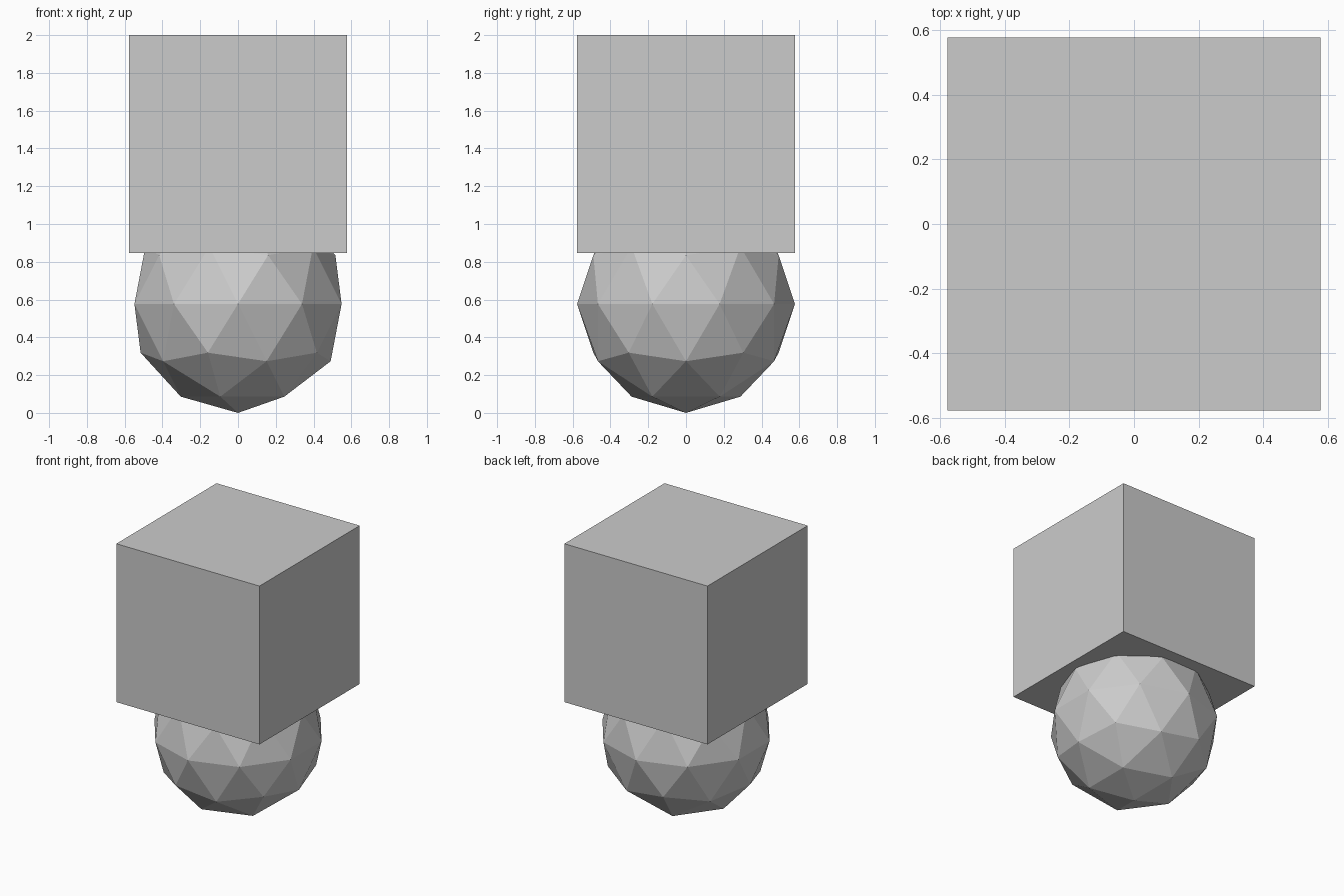
import bpy

if "Cube" in bpy.data.objects:
    bpy.data.objects.remove(bpy.data.objects["Cube"])

HALF = 0.5765  # half the block side, also the ball radius

# Faceted ball at the bottom, its top sunk into the block
bpy.ops.mesh.primitive_ico_sphere_add(subdivisions=2, radius=HALF, location=(0, 0, HALF))
bpy.context.object.name = "faceted_ball"

# Cube block on top
bpy.ops.mesh.primitive_cube_add(size=2 * HALF, location=(0, 0, 2 - HALF))
bpy.context.object.name = "top_block"
